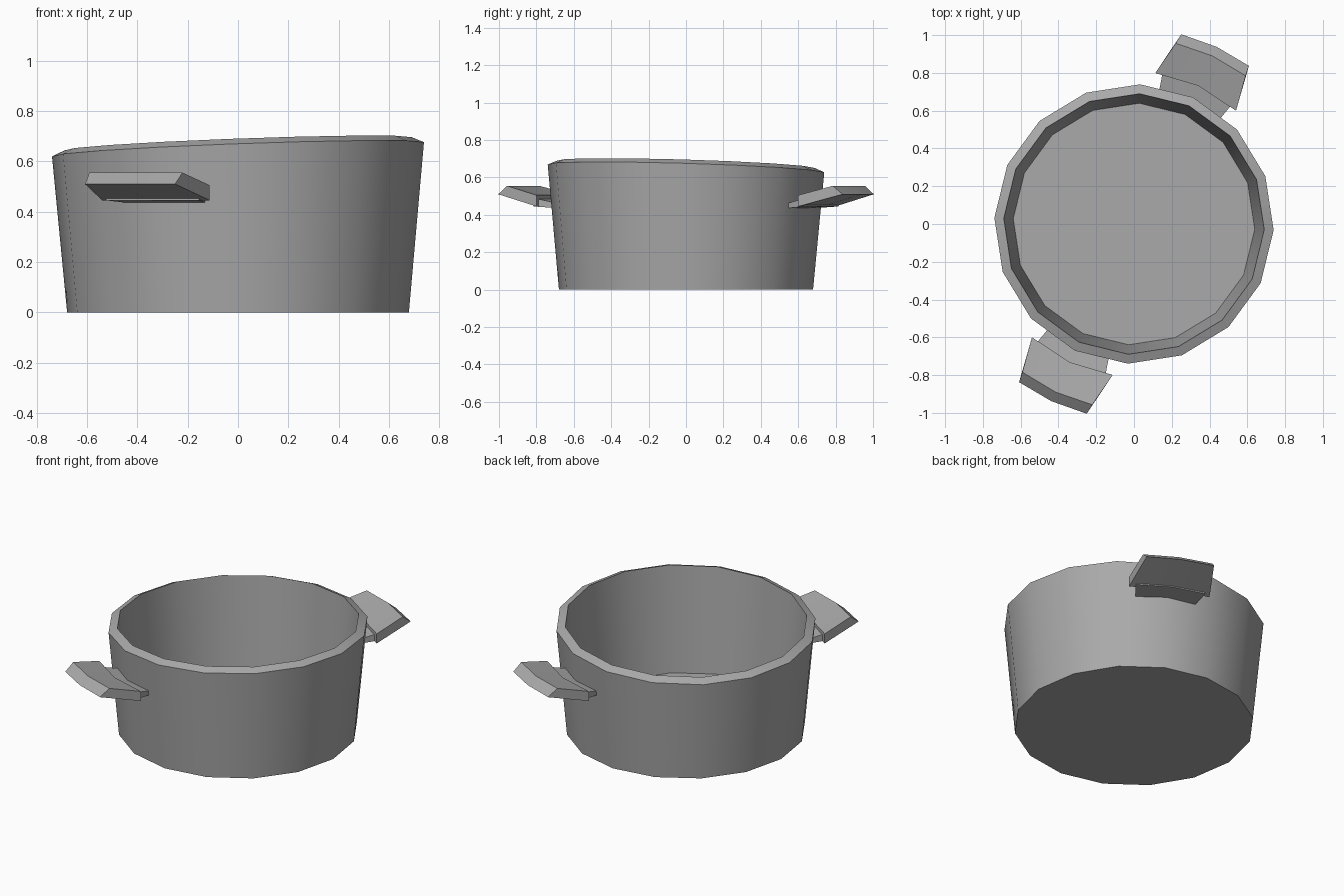
import bpy, bmesh
from math import radians, cos, sin

cube = bpy.data.objects.get("Cube")
if cube:
    bpy.data.objects.remove(cube, do_unlink=True)

GREY = (0.4, 0.4, 0.4, 1)
grey = bpy.data.materials.new("grey metal")
grey.use_nodes = True
grey.diffuse_color = GREY
grey.node_tree.nodes["Principled BSDF"].inputs["Base Color"].default_value = GREY


def polar(r, deg, z):
    a = radians(deg)
    return (r * cos(a), r * sin(a), z)


def finish(bm, name):
    bmesh.ops.recalc_face_normals(bm, faces=bm.faces)
    mesh = bpy.data.meshes.new(name)
    bm.to_mesh(mesh)
    bm.free()
    mesh.materials.append(grey)
    obj = bpy.data.objects.new(name, mesh)
    bpy.context.collection.objects.link(obj)
    bpy.ops.object.select_all(action='DESELECT')
    bpy.context.view_layer.objects.active = obj
    obj.select_set(True)
    bpy.ops.object.shade_smooth_by_angle(angle=radians(30))
    return obj


def loft(bm, rings, closed):
    """Join consecutive vertex rings with quads."""
    for a, b in zip(rings, rings[1:]):
        n = len(a)
        for i in range(n if closed else n - 1):
            j = (i + 1) % n
            bm.faces.new((a[i], a[j], b[j], b[i]))


# Pot body: 16-sided tapered wall, hollow inside, tilted rim
SIDES = 16
# radius, height, tilt share
profile = [(0.68, 0, 0), (0.74, 0.648, 1), (0.69, 0.67, 1), (0.64, 0.05, 0)]
bm = bmesh.new()
rings = []
for r, z, tilt in profile:
    ring = []
    for i in range(SIDES):
        x, y, _ = polar(r, -2.5 + 360 / SIDES * i, 0)
        ring.append(bm.verts.new((x, y, z + tilt * (0.037 * x - 0.03 * y))))
    rings.append(ring)
loft(bm, rings, True)
bm.faces.new(rings[0])
bm.faces.new(rings[-1])
finish(bm, "pot_body")


# Curved bars swept around the pot; section rows are radius, height, half angle
def bar(name, section, centre):
    bm = bmesh.new()
    rings = [[bm.verts.new(polar(r, centre + side * half, z)) for r, z, half in section]
             for side in (-1, 0, 1)]
    loft(bm, rings, True)
    bm.faces.new(rings[0])
    bm.faces.new(rings[-1])
    finish(bm, name)


grip = [(0.807, 0.505, 17), (0.982, 0.555, 12), (1.035, 0.51, 11), (0.807, 0.445, 17)]
bracket = [(0.69, 0.46, 14.3), (0.83, 0.49, 14.3), (0.83, 0.445, 14.3), (0.69, 0.435, 14.3)]
for label, centre in (("back", 65), ("front", 245)):
    bar(label + "_handle_grip", grip, centre)
    bar(label + "_handle_bracket", bracket, centre)
